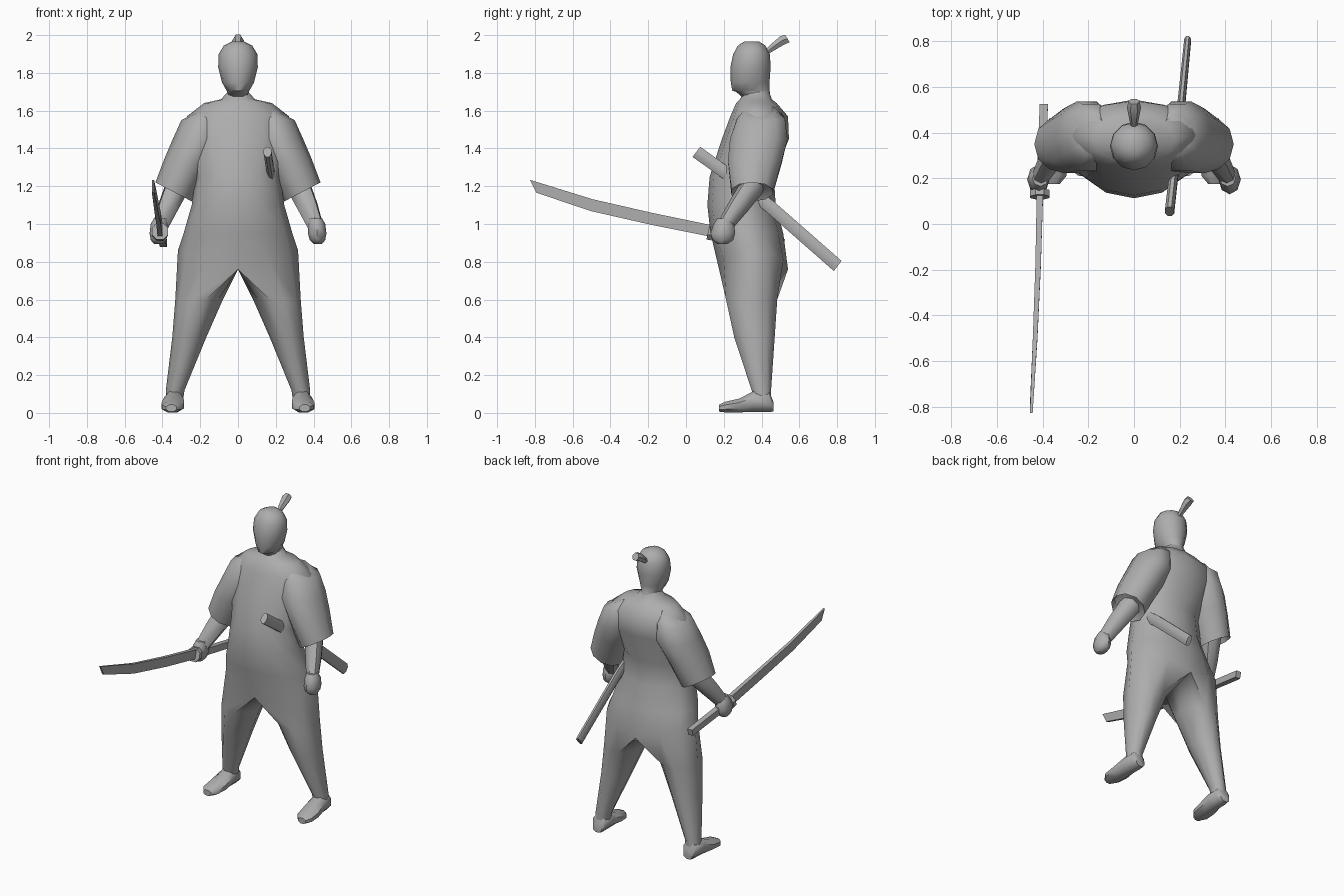
import bpy, bmesh, math
from mathutils import Vector

if "Cube" in bpy.data.objects:
    bpy.data.objects.remove(bpy.data.objects["Cube"])

grey = bpy.data.materials.new("plain grey")
grey.diffuse_color = (0.42, 0.42, 0.42, 1)
grey.use_nodes = True
grey.node_tree.nodes["Principled BSDF"].inputs["Base Color"].default_value = grey.diffuse_color


def ring(center, u, v, n=10, start=0.0):
    """Closed oval around a centre, spanned by two half-axis vectors."""
    c, u, v = Vector(center), Vector(u), Vector(v)
    return [c + u * math.cos(start + 2 * math.pi * i / n) + v * math.sin(start + 2 * math.pi * i / n)
            for i in range(n)]


def box_ring(center, u, v):
    c, u, v = Vector(center), Vector(u), Vector(v)
    return [c - u - v, c + u - v, c + u + v, c - u + v]


def flat_ring(z, x0, x1, y0, y1, n=10, start=0.0, tilt=0.0):
    """Near-horizontal oval given by its extents; tilt raises the outer side."""
    return ring(((x0 + x1) / 2, (y0 + y1) / 2, z), ((x1 - x0) / 2, 0, tilt),
                (0, (y1 - y0) / 2, 0), n, start)


def add_loft(bm, rings, closed=True, caps=(True, True)):
    rows = [[bm.verts.new(p) for p in r] for r in rings]
    n = len(rows[0])
    for a, b in zip(rows, rows[1:]):
        for i in range(n if closed else n - 1):
            j = (i + 1) % n
            bm.faces.new((a[i], a[j], b[j], b[i]))
    if caps[0]:
        bm.faces.new(rows[0])
    if caps[1]:
        bm.faces.new(rows[-1])


def finish(name, bm, mirror=False, angle=45):
    bmesh.ops.remove_doubles(bm, verts=bm.verts, dist=0.0005)
    bmesh.ops.recalc_face_normals(bm, faces=bm.faces)
    me = bpy.data.meshes.new(name)
    bm.to_mesh(me)
    bm.free()
    me.materials.append(grey)
    ob = bpy.data.objects.new(name, me)
    bpy.context.collection.objects.link(ob)
    bpy.ops.object.select_all(action='DESELECT')
    ob.select_set(True)
    bpy.context.view_layer.objects.active = ob
    bpy.ops.object.shade_smooth_by_angle(angle=math.radians(angle))
    if mirror:
        mod = ob.modifiers.new("mirror", 'MIRROR')
        mod.use_clip = True
        mod.merge_threshold = 0.001
    return ob


def loft(name, rings, mirror=False, angle=45):
    bm = bmesh.new()
    add_loft(bm, rings)
    return finish(name, bm, mirror, angle)


# robe and trousers: half torso, then one leg continuing from its lower edge
def half_ring(z, w, yf, yb, rise=0.0):
    pts = []
    for i in range(7):
        a = math.radians(-90 + 30 * i)
        x = max(0.0, w * math.cos(a))
        pts.append(Vector((x if i not in (0, 6) else 0.0,
                           (yf + yb) / 2 + (yb - yf) / 2 * math.sin(a), z + rise * x / w)))
    return pts


torso = [half_ring(*r) for r in (
    (1.70, .055, .31, .44), (1.66, .09, .285, .455), (1.64, .18, .265, .48),
    (1.57, .27, .235, .54), (1.45, .27, .19, .545), (1.25, .225, .125, .465),
    (1.10, .245, .113, .475), (0.95, .288, .13, .515), (0.76, .318, .175, .54, .10))]
crotch = [Vector((0, y, .76)) for y in (.45, .36, .27)]
start = math.radians(-108)
leg = [torso[-1] + crotch] + [flat_ring(*r, start=start) for r in (
    (.60, .08, .332, .205, .49), (.40, .168, .348, .25, .475),
    (.12, .283, .382, .345, .453), (.04, .295, .382, .36, .455))]
bm = bmesh.new()
add_loft(bm, torso, closed=False, caps=(False, False))
add_loft(bm, leg, caps=(False, True))
finish("robe_and_trousers", bm, True, 60)

# wide sleeves with a hollow hem
loft("sleeves", [flat_ring(*r) for r in (
    (1.605, .12, .25, .31, .48, 10, 0, -.03), (1.56, .08, .30, .265, .53, 10, 0, -.01),
    (1.45, .07, .345, .225, .545), (1.33, .15, .388, .215, .515, 10, 0, .02),
    (1.17, .245, .437, .235, .465, 10, 0, .05), (1.20, .265, .415, .255, .445, 10, 0, .045))],
    True, 60)

# forearms
side, fwd = Vector((.9, .2, .35)).normalized(), Vector((-.1, .85, -.5)).normalized()
loft("forearms", [ring(c, side * r, fwd * r, 8) for c, r in (
    ((.29, .39, 1.29), .06), ((.325, .345, 1.19), .064),
    ((.37, .275, 1.09), .055), ((.41, .205, .99), .042))], True)

# fists
loft("fists", [flat_ring(*r, n=8) for r in (
    (1.03, .375, .445, .165, .235), (1.00, .37, .462, .145, .255),
    (.95, .37, .468, .13, .26), (.915, .38, .462, .14, .25), (.895, .40, .445, .165, .22))], True)

# feet, from heel to toe
loft("feet", [ring((x, y, (z0 + z1) / 2), (w, 0, 0), (0, 0, (z1 - z0) / 2), 8, math.pi / 8)
              for x, y, w, z0, z1 in (
    (.338, .463, .035, .005, .06), (.338, .44, .052, .0, .12), (.34, .36, .056, .0, .12),
    (.345, .28, .064, .0, .078), (.35, .21, .058, .0, .062), (.353, .175, .03, .005, .045))],
    True, 50)

# head
loft("head", [flat_ring(z, -w, w, y0, y1, 12) for z, w, y0, y1 in (
    (1.66, .055, .31, .44), (1.70, .058, .265, .445), (1.705, .06, .245, .442),
    (1.75, .085, .237, .442), (1.83, .105, .235, .448), (1.90, .102, .25, .444),
    (1.945, .075, .275, .42), (1.967, .03, .31, .385))], angle=60)

# tied hair
loft("topknot", [ring(c, (w, 0, 0), (0, -.5 * h, .86 * h), 6) for c, w, h in (
    ((0, .42, 1.905), .012, .014), ((0, .465, 1.94), .022, .022),
    ((0, .51, 1.972), .031, .028), ((0, .537, 1.982), .024, .027))])

# drawn sword: curved blade, guard and grip
loft("sword_blade", [box_ring((x, y, z), (w, 0, 0), (0, s, h)) for x, y, z, w, s, h in (
    (-.412, .14, .962, .014, .004, .03), (-.42, -.18, 1.027, .012, .005, .031),
    (-.433, -.50, 1.10, .010, .006, .031), (-.45, -.81, 1.20, .006, -.017, .034))], angle=30)
loft("sword_guard", [ring((-.413, y, z), (.047, 0, 0), (0, .011, .047), 8, math.pi / 8)
                     for y, z in ((.118, .962), (.145, .956))], angle=30)
loft("sword_grip", [box_ring((x, y, z), (.018, 0, 0), (0, .005, .021)) for x, y, z in (
    (-.412, .14, .958), (-.403, .33, .928), (-.395, .52, .898))], angle=30)

# scabbard through the belt
loft("scabbard", [ring((x, y, z), (w, 0, 0), (0, .022, .029), 8, math.pi / 8) for x, y, z, w in (
    (.156, .055, 1.382, .022), (.178, .25, 1.243, .021),
    (.20, .45, 1.088, .019), (.235, .803, .778, .016))], angle=40)
